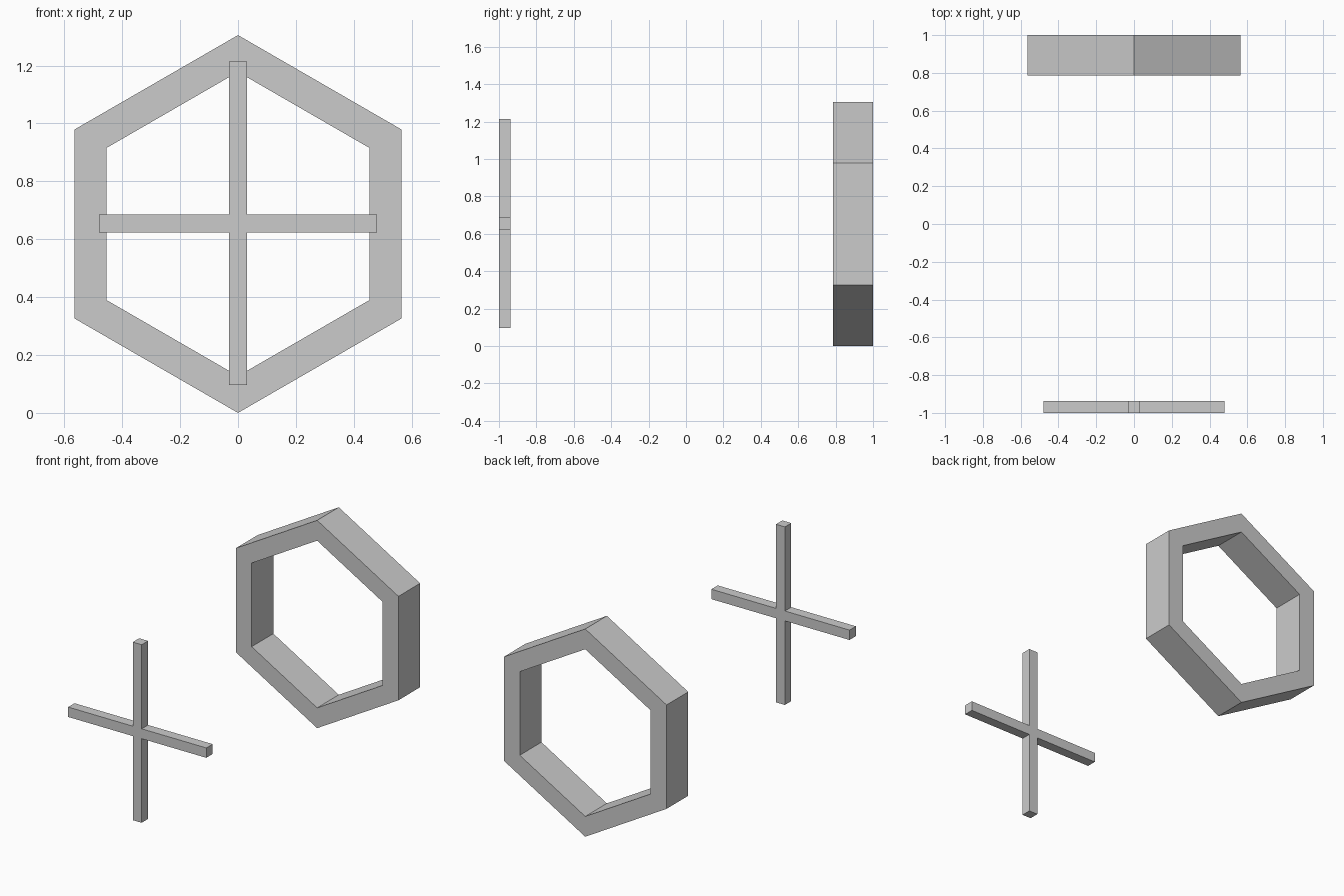
import bpy, bmesh, math

if "Cube" in bpy.data.objects:
    bpy.data.objects.remove(bpy.data.objects["Cube"])

CENTRE_Z = 0.6525


def finish(name, bm):
    bmesh.ops.recalc_face_normals(bm, faces=bm.faces)
    mesh = bpy.data.meshes.new(name)
    bm.to_mesh(mesh)
    bm.free()
    obj = bpy.data.objects.new(name, mesh)
    bpy.context.collection.objects.link(obj)
    return obj


def extrude_back(bm, depth):
    # Give a flat front profile its thickness along +y
    res = bmesh.ops.extrude_face_region(bm, geom=bm.faces[:], use_keep_orig=True)
    verts = [g for g in res["geom"] if isinstance(g, bmesh.types.BMVert)]
    bmesh.ops.translate(bm, verts=verts, vec=(0, depth, 0))


def hex_ring(bm, radius, y):
    return [bm.verts.new((radius * math.sin(math.radians(60 * i)), y,
                          CENTRE_Z + radius * math.cos(math.radians(60 * i))))
            for i in range(6)]


# Hexagonal frame at the back
bm = bmesh.new()
outer, inner = hex_ring(bm, 0.6525, 0.785), hex_ring(bm, 0.525, 0.785)
for i in range(6):
    j = (i + 1) % 6
    bm.faces.new((outer[i], outer[j], inner[j], inner[i]))
extrude_back(bm, 0.215)
finish("hexagon_frame", bm)

# Cross of thin bars at the front, one continuous plus-shaped outline
bm = bmesh.new()
t, w, h = 0.031, 0.48, 0.559
outline = [(t, h), (t, t), (w, t), (w, -t), (t, -t), (t, -h)]
outline += [(-x, -z) for x, z in outline]
bm.faces.new([bm.verts.new((x, -1.0, 0.655 + z)) for x, z in outline])
extrude_back(bm, 0.063)
finish("crossbars", bm)
